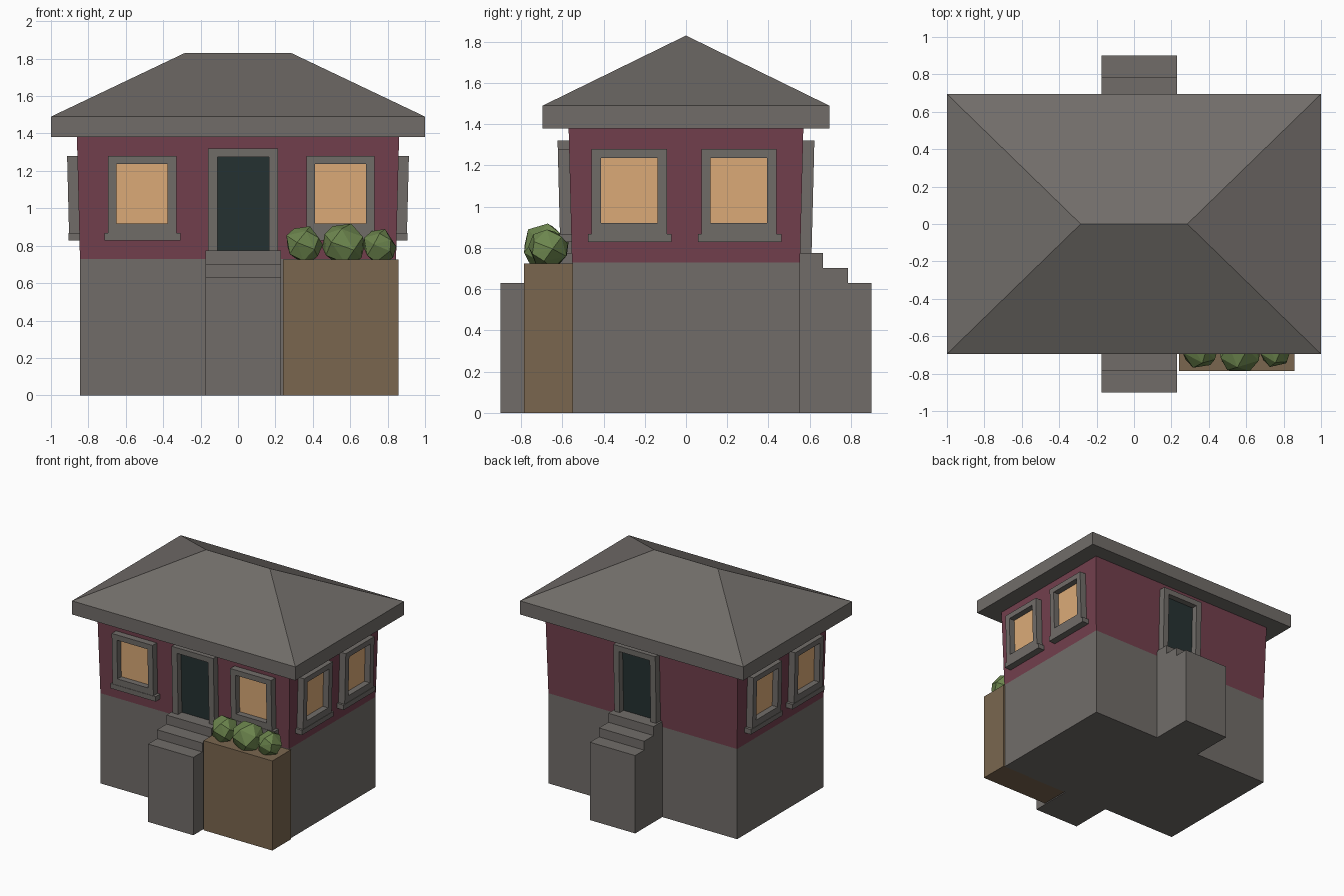
import bpy, bmesh, math, random
from mathutils import Vector

if "Cube" in bpy.data.objects:
    bpy.data.objects.remove(bpy.data.objects["Cube"], do_unlink=True)


def material(name, rgb):
    mat = bpy.data.materials.new(name)
    mat.use_nodes = True
    mat.diffuse_color = (*rgb, 1)
    mat.node_tree.nodes["Principled BSDF"].inputs["Base Color"].default_value = (*rgb, 1)
    return mat


STONE = material("grey stone", (0.165, 0.152, 0.141))
RED = material("dark red wall", (0.17, 0.051, 0.074))
WOOD = material("brown wood", (0.195, 0.134, 0.078))
PANE = material("warm window light", (0.72, 0.41, 0.19))
DARK = material("dark door", (0.019, 0.031, 0.032))
LEAF = material("leaf green", (0.15, 0.235, 0.075))

HALF_X, HALF_Y = 0.845, 0.553      # wall half sizes where the red storey starts
FLOOR, EAVES = 0.73, 1.38
LEAN = 0.025                       # outward lean of the red walls


def finish(name, bm, mat):
    bmesh.ops.recalc_face_normals(bm, faces=bm.faces)
    mesh = bpy.data.meshes.new(name)
    bm.to_mesh(mesh)
    bm.free()
    mesh.materials.append(mat)
    obj = bpy.data.objects.new(name, mesh)
    bpy.context.collection.objects.link(obj)
    return obj


def extrude(bm, faces, offset):
    new = bmesh.ops.extrude_face_region(bm, geom=faces)["geom"]
    verts = [v for v in new if isinstance(v, bmesh.types.BMVert)]
    bmesh.ops.translate(bm, verts=verts, vec=offset)


def box(name, x, y, z, mat, top_grow=0):
    bm = bmesh.new()
    bmesh.ops.create_cube(bm, size=1)
    for v in bm.verts:
        grow = top_grow if v.co.z > 0 else 0
        v.co = Vector([a + (b - a) * (c + 0.5) + math.copysign(grow, c) * (i < 2)
                       for i, ((a, b), c) in enumerate(zip((x, y, z), v.co))])
    return finish(name, bm, mat)


def place_on_wall(bm, side):
    """Map (along, height, outward) onto one leaning wall."""
    for v in bm.verts:
        u, z, d = v.co
        out = d + LEAN * (z - FLOOR)
        if side in ("front", "back"):
            sign = -1 if side == "front" else 1
            v.co = (u, sign * (HALF_Y + out), z)
        else:
            sign = 1 if side == "left" else -1
            v.co = (sign * (HALF_X + out), u, z)


def wall_panel(name, side, u0, u1, z0, z1, depth, mat):
    bm = bmesh.new()
    ring = [bm.verts.new((u, z, 0)) for u, z in ((u0, z0), (u1, z0), (u1, z1), (u0, z1))]
    extrude(bm, [bm.faces.new(ring)], (0, 0, depth))
    place_on_wall(bm, side)
    finish(name, bm, mat)


def wall_frame(name, side, outer, inner, depth, open_bottom=False):
    def corners(u0, u1, z0, z1):
        return [bm.verts.new((u, z, -0.005)) for u, z in ((u0, z0), (u1, z0), (u1, z1), (u0, z1))]
    bm = bmesh.new()
    o, i = corners(*outer), corners(*inner)
    faces = [bm.faces.new((o[k], o[(k + 1) % 4], i[(k + 1) % 4], i[k]))
             for k in range(1 if open_bottom else 0, 4)]
    extrude(bm, faces, (0, 0, depth + 0.005))
    place_on_wall(bm, side)
    finish(name, bm, STONE)


def window(name, side, c):
    wall_panel(name + "_pane", side, c - 0.15, c + 0.15, 0.9, 1.25, 0.006, PANE)
    wall_frame(name + "_frame", side, (c - 0.183, c + 0.183, 0.865, 1.28),
               (c - 0.137, c + 0.137, 0.92, 1.237), 0.055)
    wall_panel(name + "_sill", side, c - 0.2, c + 0.205, 0.828, 0.868, 0.058, STONE)


def door(name, side):
    wall_panel(name + "_panel", side, -0.12, 0.175, 0.76, 1.29, 0.006, DARK)
    wall_frame(name + "_frame", side, (-0.16, 0.215, 0.76, 1.32),
               (-0.11, 0.167, 0.76, 1.275), 0.055, open_bottom=True)


def steps(name, sign):
    profile = [(0.54, 0), (0.9, 0), (0.9, 0.63), (0.785, 0.63), (0.785, 0.702),
               (0.665, 0.702), (0.665, 0.775), (0.54, 0.775)]
    bm = bmesh.new()
    face = bm.faces.new([bm.verts.new((-0.175, sign * y, z)) for y, z in profile])
    extrude(bm, [face], (0.405, 0, 0))
    finish(name, bm, STONE)


def bush(name, centre, size, seed):
    rng = random.Random(seed)
    bm = bmesh.new()
    count = 17
    for k in range(count):
        h = 1 - 2 * (k + 0.5) / count
        a = k * 2.39996 + rng.uniform(-0.25, 0.25)
        r = math.sqrt(1 - h * h)
        p = Vector((r * math.cos(a), r * math.sin(a), h))
        bm.verts.new([c + q * s for c, q, s in zip(centre, p, size)])
    bmesh.ops.convex_hull(bm, input=bm.verts)
    finish(name, bm, LEAF)


# Storeys
box("stone_base", (-HALF_X, HALF_X), (-HALF_Y, HALF_Y), (0, FLOOR), STONE)
box("red_storey", (-HALF_X, HALF_X), (-HALF_Y, HALF_Y), (FLOOR, EAVES), RED,
    top_grow=LEAN * (EAVES - FLOOR))

# Hipped roof: eaves slab whose top is drawn up to a ridge
bm = bmesh.new()
eave = [bm.verts.new((x, y, EAVES)) for x, y in
        ((-1, -0.695), (1, -0.695), (1, 0.695), (-1, 0.695))]
rim = [bm.verts.new((v.co.x, v.co.y, 1.49)) for v in eave]
ridge = [bm.verts.new((x, 0, 1.83)) for x in (-0.285, 0.285)]
bm.faces.new(eave)
for k in range(4):
    n = (k + 1) % 4
    bm.faces.new((eave[k], eave[n], rim[n], rim[k]))
bm.faces.new((rim[0], rim[1], ridge[1], ridge[0]))
bm.faces.new((rim[2], rim[3], ridge[0], ridge[1]))
bm.faces.new((rim[1], rim[2], ridge[1]))
bm.faces.new((rim[3], rim[0], ridge[0]))
finish("hip_roof", bm, STONE)

# Doors and steps, front and back
for side, sign in (("front", -1), ("back", 1)):
    door(side + "_door", side)
    steps(side + "_steps", sign)

# Windows
window("front_right_window", "front", -0.513)
window("front_left_window", "front", 0.548)
for side in ("left", "right"):
    window(side + "_side_front_window", side, -0.275)
    window(side + "_side_rear_window", side, 0.257)

# Planter with bushes
box("planter", (0.24, 0.857), (-0.785, -HALF_Y + 0.005), (0, 0.725), WOOD)
bush("bush_inner", (0.35, -0.67, 0.805), (0.105, 0.105, 0.105), 1)
bush("bush_middle", (0.565, -0.68, 0.805), (0.122, 0.122, 0.12), 2)
bush("bush_outer", (0.755, -0.67, 0.795), (0.094, 0.1, 0.1), 3)
